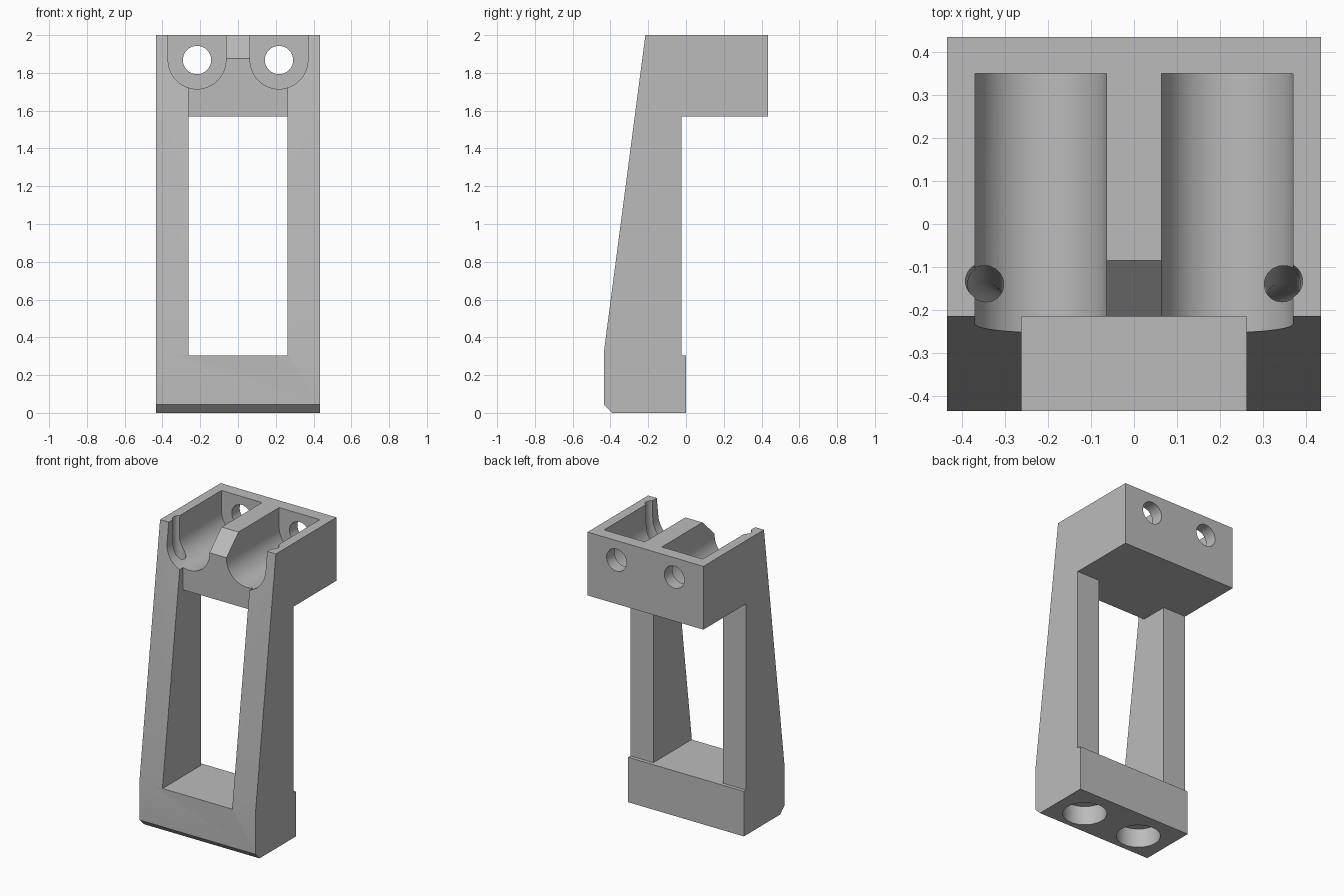
import bpy, bmesh
from math import cos, sin, pi

cube = bpy.data.objects.get("Cube")
if cube:
    bpy.data.objects.remove(cube, do_unlink=True)

grey = bpy.data.materials.new("plain grey")
grey.use_nodes = True
COLOR = (0.5, 0.5, 0.5, 1)
grey.diffuse_color = COLOR
grey.node_tree.nodes["Principled BSDF"].inputs["Base Color"].default_value = COLOR


def loft(name, rings):
    """Closed solid skinned through rings of equal point count."""
    bm = bmesh.new()
    loops = [[bm.verts.new(p) for p in ring] for ring in rings]
    n = len(loops[0])
    for a, b in zip(loops, loops[1:]):
        for i in range(n):
            j = (i + 1) % n
            bm.faces.new((a[i], a[j], b[j], b[i]))
    bm.faces.new(loops[0])
    bm.faces.new(loops[-1])
    bmesh.ops.recalc_face_normals(bm, faces=bm.faces)
    mesh = bpy.data.meshes.new(name)
    bm.to_mesh(mesh)
    bm.free()
    mesh.materials.append(grey)
    ob = bpy.data.objects.new(name, mesh)
    bpy.context.collection.objects.link(ob)
    return ob


def side_prism(name, profile, half):
    """Extrude a (y, z) profile across x."""
    return loft(name, [[(x, y, z) for y, z in profile] for x in (-half, half)])


def front_prism(name, profile, y0, y1):
    """Extrude an (x, z) profile along y."""
    return loft(name, [[(x, y, z) for x, z in profile] for y in (y0, y1)])


def arc(cx, cy, r, start=0, end=2 * pi, n=48, closed=True):
    steps = n if closed else n - 1
    return [(cx + r * cos(start + (end - start) * i / steps),
             cy + r * sin(start + (end - start) * i / steps)) for i in range(n)]


def tube(name, path, r, n=32):
    """Upright round bore following (x, y, z) centres."""
    return loft(name, [[(x, y, z) for x, y in arc(cx, cy, r, n=n)] for cx, cy, z in path])


def cut(target, cutter):
    mod = target.modifiers.new(cutter.name, "BOOLEAN")
    mod.operation, mod.solver, mod.object = "DIFFERENCE", "EXACT", cutter
    bpy.context.view_layer.objects.active = target
    bpy.ops.object.modifier_apply(modifier=mod.name)
    bpy.data.objects.remove(cutter, do_unlink=True)


# Body silhouette: chamfered foot, leaning front, overhanging head
stand = side_prism("stand", [
    (-0.39, 0), (-0.435, 0.045), (-0.435, 0.32), (-0.215, 2), (0.435, 2),
    (0.435, 1.57), (-0.025, 1.57), (-0.025, 0.305), (0, 0.305), (0, 0)], 0.435)

# Window between the legs, with a recess up the front of the head
cut(stand, side_prism("window", [
    (-0.6, 0.305), (0.1, 0.305), (0.1, 1.57), (-0.215, 1.57),
    (-0.215, 2.1), (-0.6, 2.1)], 0.262))

# Sloped nose of the divider between the two cradles
cut(stand, side_prism("divider_slope", [
    (-0.3, 1.875), (-0.215, 1.875), (-0.085, 2), (-0.085, 2.1), (-0.3, 2.1)], 0.1))

CX, CZ = 0.217, 1.868
for s in (-1, 1):
    # U-shaped cradle open to the top and front
    cradle = arc(s * CX, CZ, 0.153, pi, 2 * pi, 40, False)
    cradle += [(s * CX + 0.153, 2.1), (s * CX - 0.153, 2.1)]
    cut(stand, front_prism("cradle", cradle, -0.6, 0.35))
    # Round hole through the back wall
    cut(stand, front_prism("back_hole", arc(s * CX, CZ, 0.075), 0.3, 0.6))
    # Round socket under the foot
    cut(stand, tube("foot_socket", [(s * CX, -CX, z) for z in (-0.1, 0.13)], 0.137, 48))
    # Narrow channel running down the leg into the socket
    path = [(0.352, -0.13, 2.1), (0.345, -0.14, 1.75), (0.345, -0.18, 0.6),
            (0.335, -0.19, 0.4), (0.305, -0.205, 0.25), (0.26, -CX, 0.1)]
    cut(stand, tube("leg_channel", [(s * x, y, z) for x, y, z in path], 0.042))

# Smooth the curved walls, keep the edges crisp
bpy.ops.object.select_all(action="DESELECT")
stand.select_set(True)
bpy.context.view_layer.objects.active = stand
bpy.ops.object.shade_smooth_by_angle(angle=pi / 6)
